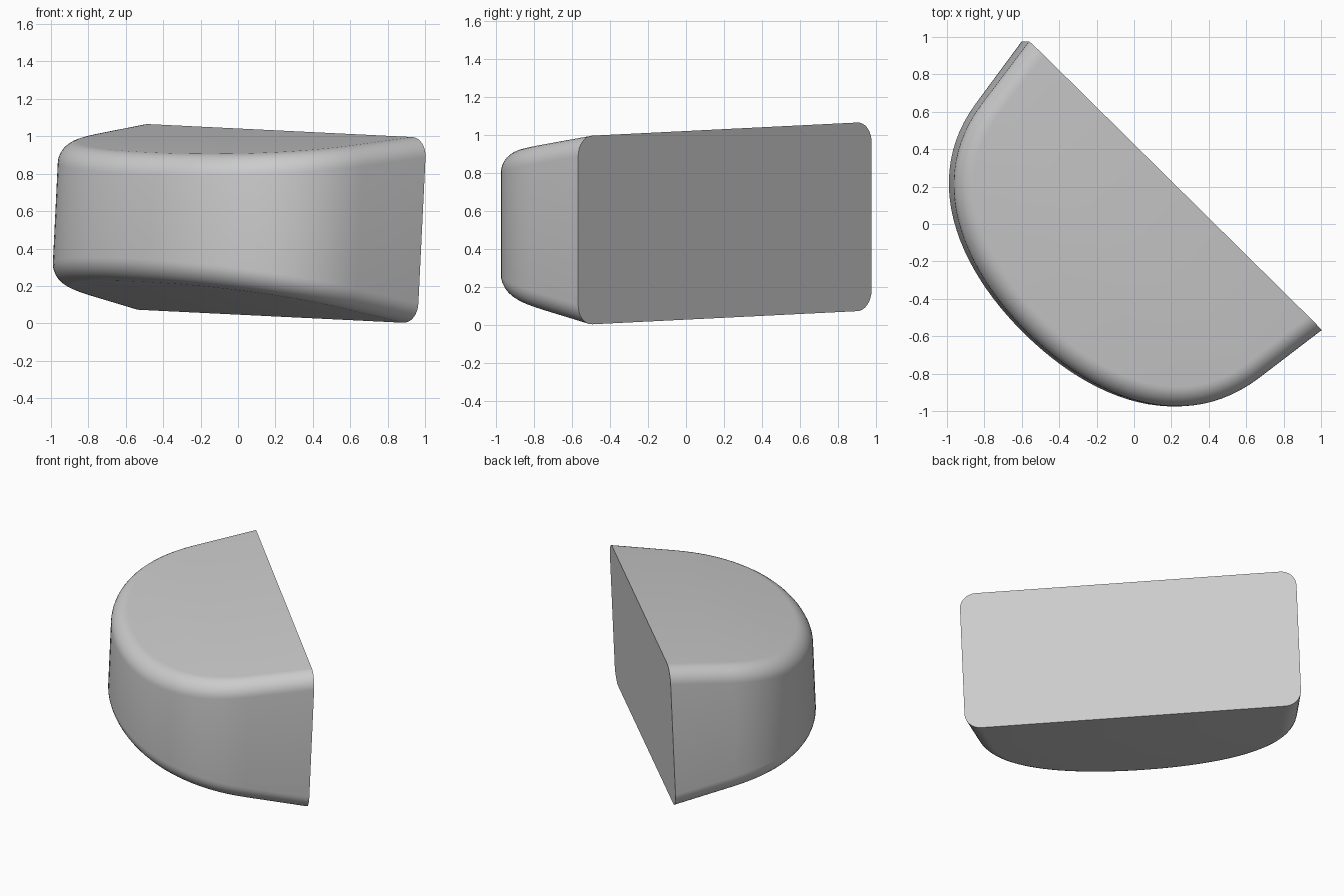
import bpy, bmesh, math
from mathutils import Matrix, Vector

cube = bpy.data.objects.get("Cube")
if cube:
    bpy.data.objects.remove(cube, do_unlink=True)

BACK, DEPTH, HALF_WIDTH = -0.287, 0.822, 1.10
HALF_HEIGHT, TAPER, ROUNDING = 0.497, 0.15, 0.105
STEPS = 24

grey = bpy.data.materials.new("plain grey")
grey.use_nodes = True
colour = (0.6, 0.6, 0.6, 1)
grey.diffuse_color = colour
grey.node_tree.nodes["Principled BSDF"].inputs["Base Color"].default_value = colour


def bezier(a, b, c, d, t):
    s = 1 - t
    return a * s**3 + b * 3 * s * s * t + c * 3 * s * t * t + d * t**3


# Outline: straight side walls running into one broad curve
curve = [Vector(p) for p in ((1.043, 0.13), (0.975, 0.61), (0.52, DEPTH), (0, DEPTH))]
half = [Vector((HALF_WIDTH, BACK))] + [bezier(*curve, i / STEPS) for i in range(STEPS + 1)]
outline = half + [Vector((-p.x, p.y)) for p in reversed(half[:-1])]

# Wedge that is tallest at the flat back
bm = bmesh.new()
rings = []
for side in (1, -1):
    rings.append([bm.verts.new((p.x, p.y, side * (HALF_HEIGHT - TAPER * (p.y - BACK))))
                  for p in outline])
top, bottom = rings
bm.faces.new(top)
bm.faces.new(list(reversed(bottom)))
count = len(outline)
for i in range(count):
    j = (i + 1) % count
    bm.faces.new((top[j], top[i], bottom[i], bottom[j]))
bmesh.ops.recalc_face_normals(bm, faces=bm.faces)

# Round the rims, leaving the flat back sharp
rims = [bm.edges.get((ring[i], ring[i + 1])) for ring in rings for i in range(count - 1)]
bmesh.ops.bevel(bm, geom=rims, offset=ROUNDING, offset_type='OFFSET', segments=8,
                profile=0.5, affect='EDGES', clamp_overlap=False)

# Turn the curved front to the front right, then lean the block slightly
across = Vector((0.712, -0.702, 0))
outward = Vector((-0.702, -0.712, 0))
turn = Matrix((across, outward, (0, 0, 1))).transposed()
if turn.determinant() < 0:
    bmesh.ops.reverse_faces(bm, faces=bm.faces)
lean = Matrix.Rotation(math.radians(2.8), 4, 'Y')
bm.transform(Matrix.Translation((0, 0, 0.544)) @ lean @ turn.to_4x4())
bmesh.ops.recalc_face_normals(bm, faces=bm.faces)

mesh = bpy.data.meshes.new("rounded_block")
bm.to_mesh(mesh)
bm.free()
mesh.materials.append(grey)
block = bpy.data.objects.new("rounded_block", mesh)
bpy.context.collection.objects.link(block)
bpy.ops.object.select_all(action='DESELECT')
block.select_set(True)
bpy.context.view_layer.objects.active = block
bpy.ops.object.shade_smooth_by_angle(angle=math.radians(30))
